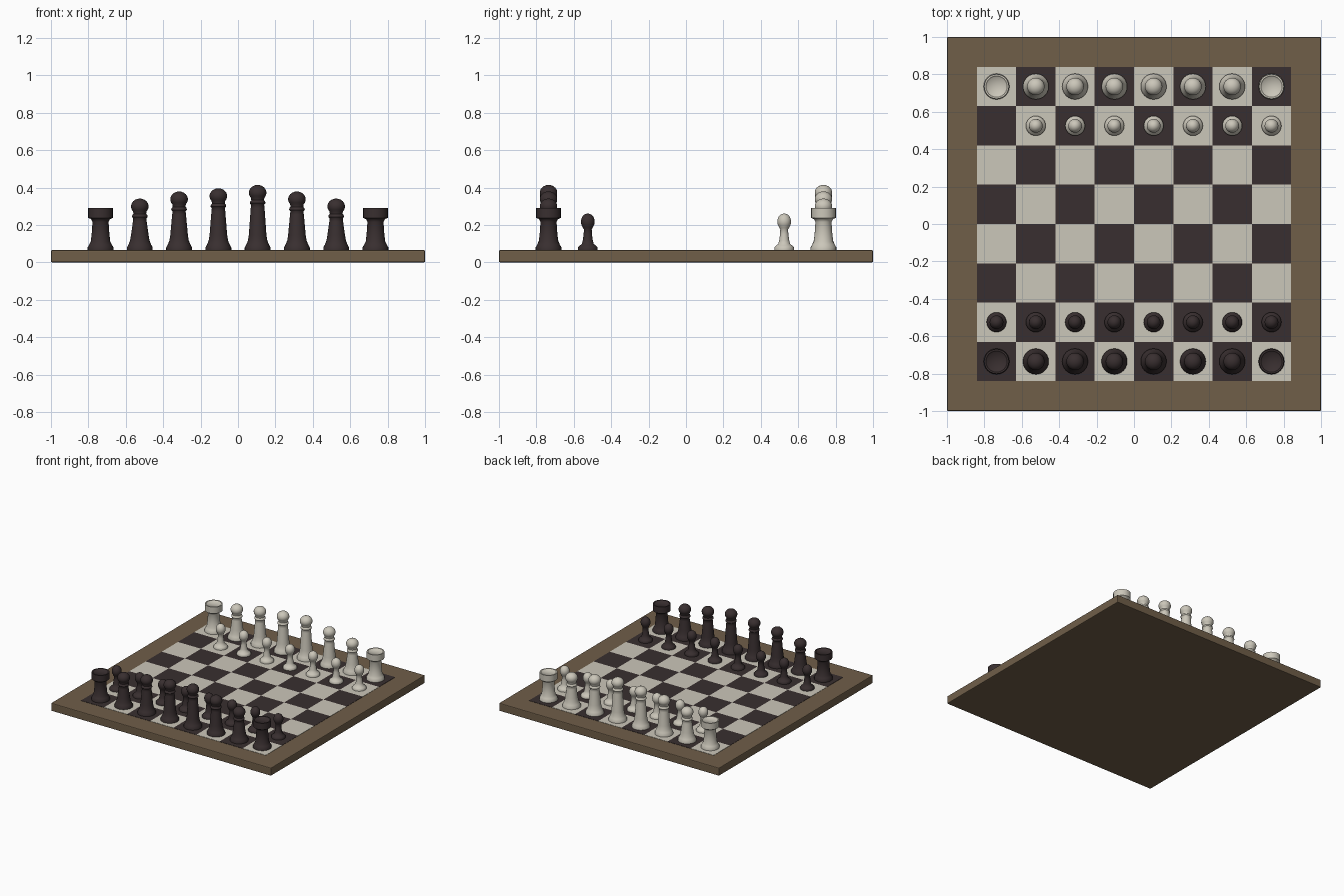
import bpy, bmesh, math

if "Cube" in bpy.data.objects:
    bpy.data.objects.remove(bpy.data.objects["Cube"])

def material(name, rgb):
    m = bpy.data.materials.new(name)
    m.diffuse_color = (*rgb, 1)
    m.use_nodes = True
    m.node_tree.nodes["Principled BSDF"].inputs["Base Color"].default_value = m.diffuse_color
    return m

BROWN = material("brown_wood", (0.16, 0.112, 0.066))
IVORY = material("ivory", (0.60, 0.57, 0.49))
EBONY = material("ebony", (0.040, 0.028, 0.029))

SQ = 0.21          # square size
TOP = 0.065        # board surface height

def finish(bm, name, mats):
    mesh = bpy.data.meshes.new(name)
    bm.to_mesh(mesh)
    bm.free()
    for m in mats:
        mesh.materials.append(m)
    ob = bpy.data.objects.new(name, mesh)
    bpy.context.collection.objects.link(ob)
    return ob

def centre(i):
    return (i - 3.5) * SQ

# Wooden board with softened edges
bm = bmesh.new()
bmesh.ops.create_cube(bm, size=1)
bmesh.ops.scale(bm, vec=(2, 2, TOP), verts=bm.verts)
bmesh.ops.translate(bm, vec=(0, 0, TOP / 2), verts=bm.verts)
board = finish(bm, "board", [BROWN])
bev = board.modifiers.new("soft_edges", 'BEVEL')
bev.width, bev.segments = 0.006, 2

# Checkered playing field: thin plates, coloured by parity
bm = bmesh.new()
for i in range(8):
    for j in range(8):
        ret = bmesh.ops.create_cube(bm, size=1)
        vs = ret["verts"]
        bmesh.ops.scale(bm, vec=(SQ, SQ, 0.004), verts=vs)
        bmesh.ops.translate(bm, vec=(centre(i), centre(j), TOP), verts=vs)
        for f in {f for v in vs for f in v.link_faces}:
            f.material_index = 1 if (i + j) % 2 == 0 else 0
finish(bm, "squares", [IVORY, EBONY])

# Turned profiles: (radius, height above board)
def ball(r, rz, zc, start, n=8):
    """Profile points of a round head from angle start (degrees) up to the pole."""
    return [(r * math.cos(a), zc + rz * math.sin(a)) for a in
            (math.radians(start + (90 - start) * k / n) for k in range(n + 1))]

PAWN = [(0.053, 0), (0.053, 0.012), (0.046, 0.022), (0.032, 0.032), (0.027, 0.05),
        (0.022, 0.085), (0.021, 0.11), (0.026, 0.118)] + ball(0.037, 0.043, 0.152, -40)
ROOK = [(0.069, 0), (0.069, 0.014), (0.060, 0.03), (0.052, 0.045), (0.047, 0.09),
        (0.043, 0.15), (0.050, 0.165), (0.066, 0.172), (0.066, 0.225),
        (0.057, 0.225), (0.052, 0.219), (0, 0.217)]

def officer(height):
    """Tall piece: flared foot, tapering body, collar and round head."""
    h = height - 0.094
    return ([(0.069, 0), (0.069, 0.014), (0.060, 0.03), (0.052, 0.05), (0.047, 0.08),
             (0.037, h - 0.03), (0.035, h - 0.012), (0.042, h - 0.004),
             (0.040, h + 0.006), (0.034, h + 0.012)]
            + ball(0.047, 0.042, height - 0.042, -40))

def turned(name, profile, x, y, mat, sides=24):
    bm = bmesh.new()
    rings = []
    for r, z in profile:
        if r < 1e-4:
            rings.append([bm.verts.new((0, 0, z))])
        else:
            rings.append([bm.verts.new((r * math.cos(2 * math.pi * k / sides),
                                        r * math.sin(2 * math.pi * k / sides), z))
                          for k in range(sides)])
    bm.faces.new(rings[0][::-1])
    for lo, hi in zip(rings, rings[1:]):
        for k in range(sides):
            n = (k + 1) % sides
            if len(hi) == 1:
                bm.faces.new((lo[k], lo[n], hi[0]))
            else:
                bm.faces.new((lo[k], lo[n], hi[n], hi[k]))
    ob = finish(bm, name, [mat])
    ob.location = (x, y, TOP + 0.001)
    bpy.ops.object.select_all(action='DESELECT')
    ob.select_set(True)
    bpy.context.view_layer.objects.active = ob
    bpy.ops.object.shade_smooth_by_angle(angle=math.radians(50))

# Both armies; the light side is missing its corner pawn
NAMES = ["rook", "knight", "bishop", "queen", "king", "bishop", "knight", "rook"]
HEIGHT = {"knight": 0.275, "bishop": 0.313, "queen": 0.330, "king": 0.348}
for side, mat, back, front in (("dark", EBONY, 0, 1), ("light", IVORY, 7, 6)):
    for i, kind in enumerate(NAMES):
        profile = ROOK if kind == "rook" else officer(HEIGHT[kind])
        turned(f"{side}_{kind}_{i + 1}", profile, centre(i), centre(back), mat)
        if not (side == "light" and i == 0):
            turned(f"{side}_pawn_{i + 1}", PAWN, centre(i), centre(front), mat)
